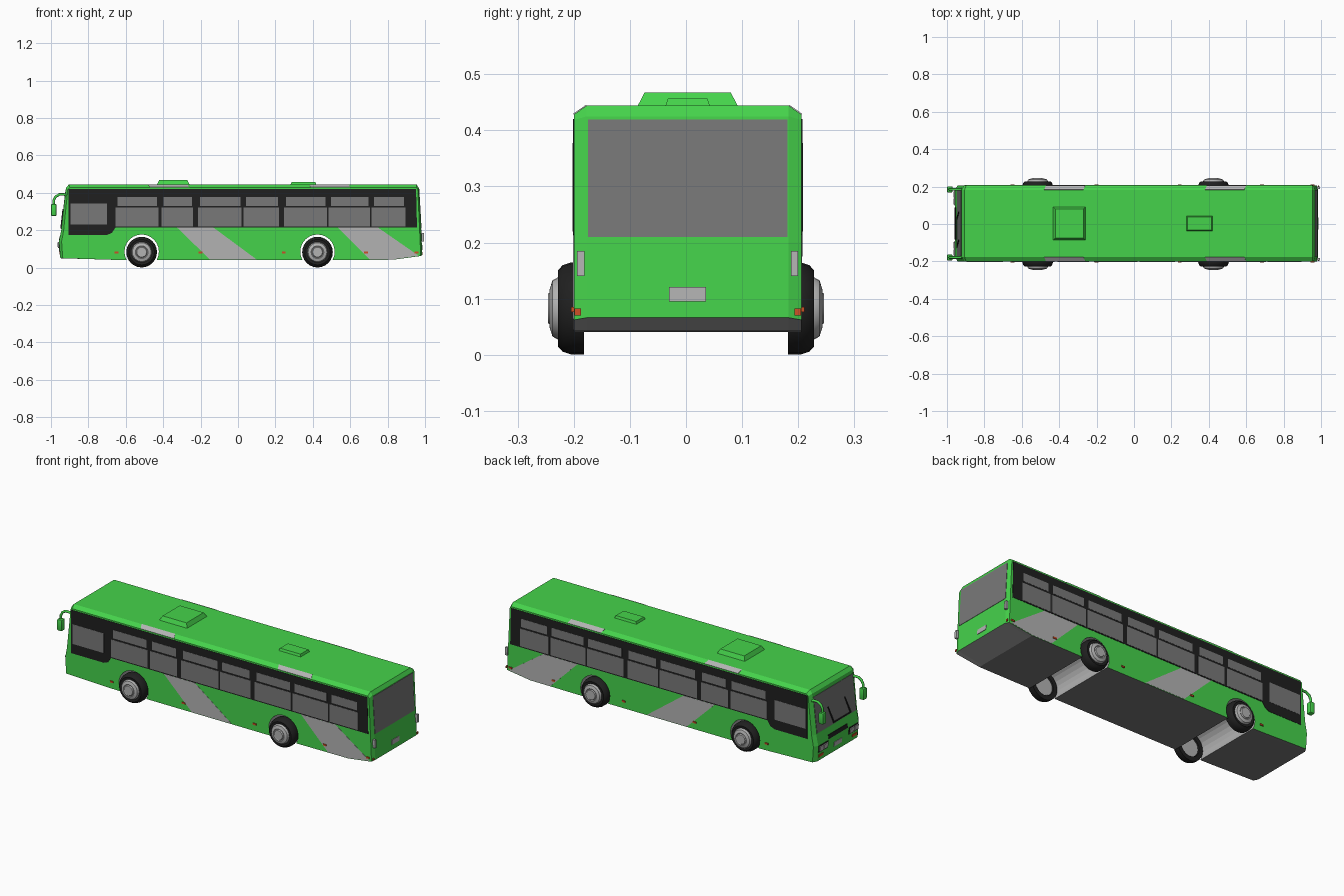
import bpy, bmesh, math
from mathutils import Vector

if "Cube" in bpy.data.objects:
    bpy.data.objects.remove(bpy.data.objects["Cube"])

OFF = 0.003   # body sits slightly off the wheel centreline
HW = 0.203    # body half width
IN = 0.18     # half width inside the corner chamfers


def material(name, r, g, b):
    m = bpy.data.materials.new(name)
    m.diffuse_color = (r, g, b, 1)
    m.use_nodes = True
    m.node_tree.nodes["Principled BSDF"].inputs["Base Color"].default_value = m.diffuse_color
    return m


GREEN = material("green_paint", 0.06, 0.65, 0.07)
BLACK = material("black_trim", 0.014, 0.014, 0.014)
GLASS = material("grey_glass", 0.19, 0.19, 0.19)
SILVER = material("silver", 0.45, 0.45, 0.45)
RED = material("marker_red", 0.6, 0.08, 0.02)


def finish(bm, name, mats, smooth=None, y=OFF):
    bmesh.ops.recalc_face_normals(bm, faces=bm.faces)
    me = bpy.data.meshes.new(name)
    bm.to_mesh(me)
    bm.free()
    ob = bpy.data.objects.new(name, me)
    bpy.context.collection.objects.link(ob)
    ob.location.y = y
    for m in mats:
        me.materials.append(m)
    if smooth:
        bpy.ops.object.select_all(action='DESELECT')
        ob.select_set(True)
        bpy.context.view_layer.objects.active = ob
        bpy.ops.object.shade_smooth_by_angle(angle=math.radians(smooth))
    return ob


def plates(name, polys, offset, mat, mirror=False):
    """Thin raised panels: each polygon is extruded along offset."""
    bm = bmesh.new()
    for s in ((1, -1) if mirror else (1,)):
        for poly in polys:
            a = [Vector((p[0], p[1] * s, p[2])) for p in poly]
            o = Vector((offset[0], offset[1] * s, offset[2]))
            lo = [bm.verts.new(p) for p in a]
            hi = [bm.verts.new(p + o) for p in a]
            bm.faces.new(lo)
            bm.faces.new(hi)
            for i in range(len(a)):
                j = (i + 1) % len(a)
                bm.faces.new((lo[i], lo[j], hi[j], hi[i]))
    return finish(bm, name, [mat])


def side(pts, y=HW - 0.001):
    return [(x, y, z) for x, z in pts]


def rect(x0, x1, z0, z1):
    return [(x0, z0), (x1, z0), (x1, z1), (x0, z1)]


# Body: side profile with wheel arches, lofted across with chamfered corners
# entries: inner x, z, outer x, z, material of the strip to the next point
prof = [(-0.95, 0.05, -0.937, 0.05, 0), (-0.957, 0.14, -0.943, 0.14, 0),
        (-0.945, 0.2, -0.932, 0.2, 0), (-0.92, 0.425, -0.91, 0.418, 0),
        (-0.905, 0.444, -0.898, 0.428, 0), (0.955, 0.444, 0.953, 0.428, 0),
        (0.967, 0.425, 0.961, 0.418, 0), (0.98, 0.2, 0.971, 0.2, 0),
        (0.985, 0.066, 0.977, 0.062, 2), (0.83, 0.042, 0.83, 0.042, 1)]
AXLES = (0.425, -0.515)
for cx in AXLES:
    for i in range(17):
        a = math.radians(-29 + 238 * i / 16)
        x, z = cx + 0.092 * math.cos(a), 0.085 + 0.092 * math.sin(a)
        prof.append((x, z, x, z, 2 if i < 16 else 1))
prof.append((-0.65, 0.041, -0.65, 0.041, 1))
bm = bmesh.new()
rows = []
for y in (-HW, -IN, IN, HW):
    k = 2 if abs(y) == HW else 0
    rows.append([bm.verts.new((p[k], y, p[k + 1])) for p in prof])
n = len(prof)
for r, q in zip(rows, rows[1:]):
    for i in range(n):
        j = (i + 1) % n
        f = bm.faces.new((r[i], r[j], q[j], q[i]))
        f.material_index = prof[i][4]
bm.faces.new(rows[0])
bm.faces.new(rows[-1])
finish(bm, "bus_body", [GREEN, GLASS, SILVER])

# Black window band with the dropped driver section
band = [(-0.905, 0.175), (-0.70, 0.175), (-0.675, 0.185), (-0.655, 0.214),
        (0.957, 0.214), (0.952, 0.42), (-0.905, 0.42)]
plates("window_band", [side(band)], (0, 0.0025, 0), BLACK, True)

# Side windows: lower pane and upper vent in each bay
bays = [(-0.655, -0.425), (-0.41, -0.24), (-0.215, 0.02), (0.03, 0.22),
        (0.245, 0.475), (0.485, 0.705), (0.715, 0.895)]
panes = [side(rect(-0.895, -0.70, 0.23, 0.342))]
for a, b in bays:
    panes.append(side(rect(a, b, 0.22, 0.32)))
    panes.append(side(rect(a + 0.012, b - 0.007, 0.33, 0.377)))
plates("side_windows", panes, (0, 0.0035, 0), GLASS, True)

# Diagonal silver stripes on the flanks and roof edges
stripes = [side([(-0.15, 0.043), (0.10, 0.043), (-0.13, 0.213), (-0.325, 0.213)]),
           side([(0.705, 0.043), (0.83, 0.044), (0.965, 0.064), (0.75, 0.213), (0.535, 0.213)])]
plates("flank_stripes", stripes, (0, 0.002, 0), SILVER, True)
edges = [[(a, HW, 0.428), (a + 0.21, HW, 0.428), (a + 0.2, IN, 0.444), (a - 0.01, IN, 0.444)]
         for a in (-0.47, 0.39)]
plates("roof_edge_stripes", edges, (0, 0.001, 0.0015), SILVER, True)

# Side marker lamps
lamps = [side(rect(x - 0.01, x + 0.01, 0.076, 0.085)) for x in (-0.65, -0.2, 0.245, 0.685, 0.955)]
plates("side_markers", lamps, (0, 0.006, 0), RED, True)


# Front and rear panels that follow the end slopes
def end_x(z, pts):
    for (x0, z0), (x1, z1) in zip(pts, pts[1:]):
        if z0 <= z <= z1:
            return x0 + (x1 - x0) * (z - z0) / (z1 - z0)
    return pts[-1][0]


FRONT = [(p[0], p[1]) for p in prof[:5]]
REAR = [(p[0], p[1]) for p in prof[8:4:-1]]


def end_panel(name, rear, quads, mat, t=0.003, mirror=False):
    line, d = (REAR, 1) if rear else (FRONT, -1)
    polys = [[(end_x(z, line) - d * 0.001, y, z) for y, z in q] for q in quads]
    return plates(name, polys, (d * t, 0, 0), mat, mirror)


end_panel("windshield", False, [rect(-0.175, 0.175, 0.205, 0.405)], GLASS)
end_panel("wipers", False, [[(0.02, 0.215), (0.03, 0.212), (0.065, 0.31), (0.06, 0.312)],
                            [(-0.13, 0.215), (-0.12, 0.212), (-0.085, 0.31), (-0.09, 0.312)],
                            [(-0.13, 0.21), (0.03, 0.21), (0.03, 0.216), (-0.13, 0.216)]], BLACK, 0.007)
end_panel("front_grille", False, [rect(-0.085, 0.085, 0.143, 0.165)], BLACK)
end_panel("headlight_surrounds", False, [rect(0.095, 0.176, 0.10, 0.138)], BLACK, 0.005, True)
end_panel("headlights", False, [rect(0.10, 0.133, 0.105, 0.133), rect(0.139, 0.172, 0.105, 0.133)],
          SILVER, 0.01, True)
end_panel("front_indicators", False, [rect(0.13, 0.17, 0.07, 0.085)], RED, 0.004, True)
end_panel("front_plate", False, [rect(-0.035, 0.035, 0.08, 0.105)], SILVER, 0.004)
end_panel("rear_window", True, [rect(-IN + 0.002, IN - 0.002, 0.21, 0.419)], GLASS)
end_panel("rear_plate", True, [rect(-0.033, 0.033, 0.095, 0.121)], SILVER, 0.004)
end_panel("rear_lamps", True, [rect(0.184, 0.197, 0.14, 0.185)], SILVER, 0.014, True)
end_panel("rear_reflectors", True, [rect(0.19, 0.202, 0.07, 0.082)], RED, 0.004, True)


# Roof hatches: tapered boxes
def hatch(name, x0, x1, hw, z1, taper):
    bm = bmesh.new()
    bmesh.ops.create_cube(bm, size=1)
    for v in bm.verts:
        t = taper if v.co.z > 0 else 0
        sx, sy = (1 if v.co.x > 0 else -1), (1 if v.co.y > 0 else -1)
        v.co = ((x0 + x1) / 2 + sx * ((x1 - x0) / 2 - t), sy * (hw - t), z1 if v.co.z > 0 else 0.44)
    return finish(bm, name, [GREEN])


hatch("front_roof_hatch", -0.435, -0.257, 0.091, 0.467, 0.014)
hatch("rear_roof_hatch", 0.28, 0.42, 0.041, 0.457, 0.006)


# Wheels: lathed tyre and domed hub
def lathe(name, prof, cx, s, mat):
    bm = bmesh.new()
    N = 24
    rings = [[bm.verts.new((cx + r * math.cos(math.tau * i / N), s * y,
                            0.0825 + r * math.sin(math.tau * i / N))) for i in range(N)]
             for r, y in prof]
    for a, b in zip(rings, rings[1:]):
        for i in range(N):
            j = (i + 1) % N
            bm.faces.new((a[i], a[j], b[j], b[i]))
    bm.faces.new(rings[0])
    bm.faces.new(rings[-1])
    return finish(bm, name, [mat], smooth=35, y=0)


for cx, end in zip(AXLES, ("rear", "front")):
    for s, lr in ((-1, "left"), (1, "right")):
        lathe(end + "_tyre_" + lr, [(0.055, 0.19), (0.058, 0.182), (0.082, 0.182), (0.082, 0.205),
                                    (0.077, 0.22), (0.068, 0.228), (0.054, 0.226)], cx, s, BLACK)
        lathe(end + "_hub_" + lr, [(0.054, 0.187), (0.055, 0.229), (0.05, 0.238), (0.034, 0.243),
                                   (0.03, 0.241), (0.026, 0.246)], cx, s, SILVER)

# Mirrors: curved arm and hanging head
for s, lr in ((-1, "left"), (1, "right")):
    cu = bpy.data.curves.new("mirror_arm_" + lr, 'CURVE')
    cu.dimensions = '3D'
    cu.bevel_depth = 0.007
    cu.bevel_resolution = 2
    cu.use_fill_caps = True
    path = [(-0.91, 0.382), (-0.93, 0.391), (-0.955, 0.391), (-0.975, 0.379), (-0.985, 0.36), (-0.985, 0.33)]
    sp = cu.splines.new('POLY')
    sp.points.add(len(path) - 1)
    for p, (x, z) in zip(sp.points, path):
        p.co = (x, s * 0.182, z, 1)
    cu.materials.append(GREEN)
    arm = bpy.data.objects.new("mirror_arm_" + lr, cu)
    arm.location.y = OFF
    bpy.context.collection.objects.link(arm)
    bm = bmesh.new()
    bmesh.ops.create_cube(bm, size=1)
    for v in bm.verts:
        v.co = (-0.985 + v.co.x * 0.03, s * 0.182 + v.co.y * 0.032, 0.308 + v.co.z * 0.064)
    bmesh.ops.bevel(bm, geom=bm.edges[:], offset=0.006, segments=2, affect='EDGES', profile=0.5)
    finish(bm, "mirror_head_" + lr, [GREEN], smooth=40)
